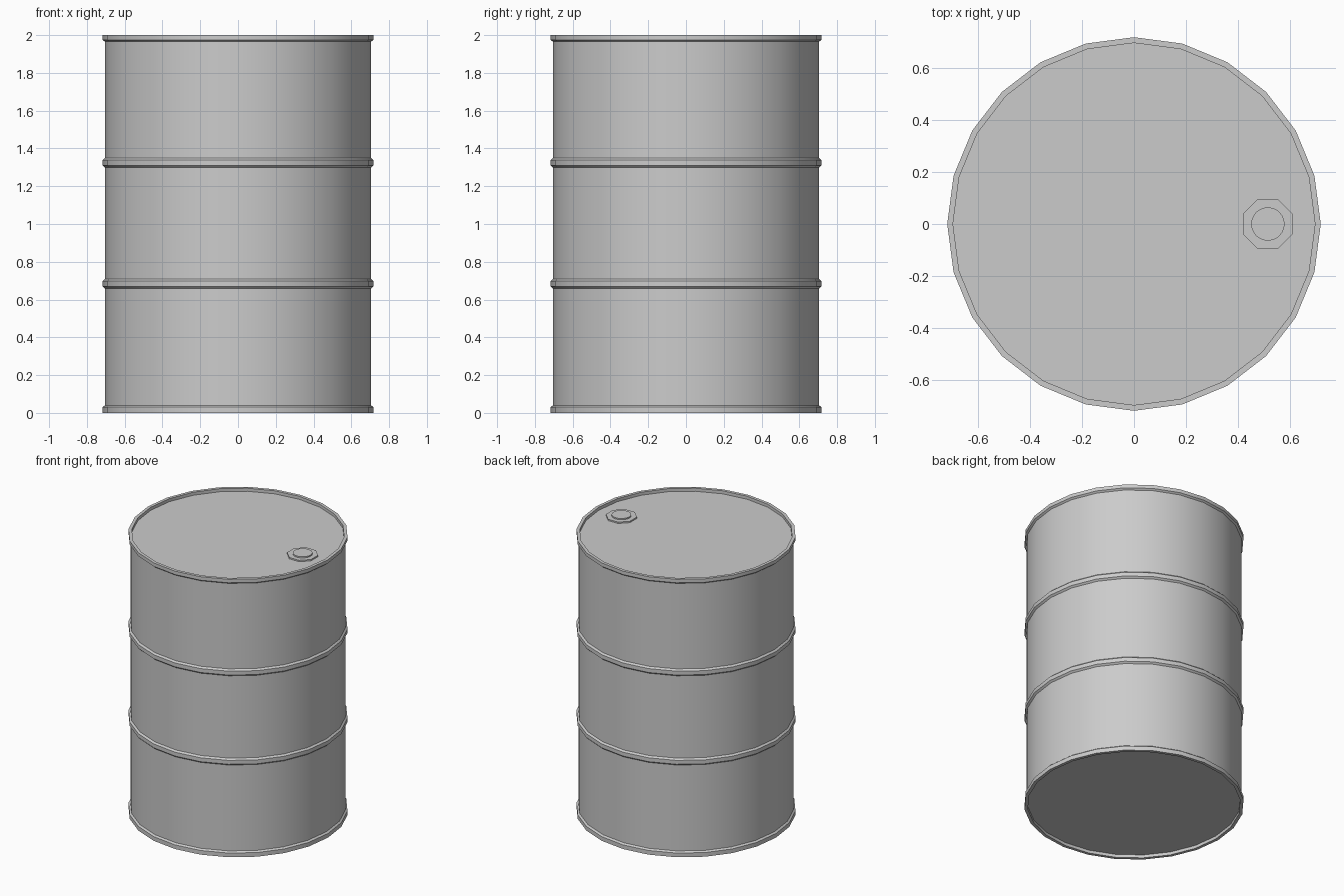
import bpy, bmesh, math

cube = bpy.data.objects.get("Cube")
if cube:
    bpy.data.objects.remove(cube, do_unlink=True)

steel = bpy.data.materials.new("grey steel")
steel.use_nodes = True
grey = (0.6, 0.6, 0.6, 1)
steel.diffuse_color = grey
steel.node_tree.nodes["Principled BSDF"].inputs["Base Color"].default_value = grey


def lathe(name, profile, sides, centre=(0, 0), turn=0.0):
    """Revolve (radius, height) points; both ends are closed with flat caps."""
    bm = bmesh.new()
    rings = []
    for r, z in profile:
        angles = [turn + math.tau * i / sides for i in range(sides)]
        rings.append([bm.verts.new((centre[0] + r * math.cos(a),
                                    centre[1] + r * math.sin(a), z)) for a in angles])
    for low, high in zip(rings, rings[1:]):
        for i in range(sides):
            j = (i + 1) % sides
            bm.faces.new((low[i], low[j], high[j], high[i]))
    bm.faces.new(rings[0][::-1])
    bm.faces.new(rings[-1])
    mesh = bpy.data.meshes.new(name)
    bm.to_mesh(mesh)
    bm.free()
    mesh.materials.append(steel)
    obj = bpy.data.objects.new(name, mesh)
    bpy.context.collection.objects.link(obj)
    bpy.ops.object.select_all(action="DESELECT")
    obj.select_set(True)
    bpy.context.view_layer.objects.active = obj
    bpy.ops.object.shade_smooth_by_angle(angle=math.radians(30))
    return obj


BODY, RIM, INNER = 0.705, 0.717, 0.695
RECESS = 0.022


def hoop(z):
    """Raised rolling hoop around the wall."""
    return [(BODY, z - 0.025), (RIM, z - 0.014), (RIM, z + 0.014), (BODY, z + 0.025)]


# Drum: recessed base, bottom rim, wall with two hoops, top rim, recessed lid
profile = [(INNER, RECESS), (INNER, 0), (RIM, 0), (RIM, 0.03), (BODY, 0.04)]
profile += hoop(0.683) + hoop(1.325)
profile += [(BODY, 1.965), (RIM, 1.975), (RIM, 2), (INNER, 2), (INNER, 2 - RECESS)]
lathe("drum", profile, 24)

# Filler bung: octagonal flange with a round cap
BUNG = (0.514, 0)
LID = 2 - RECESS
lathe("bung_flange", [(0.103, LID - 0.005), (0.103, LID + 0.01)], 8, BUNG, math.pi / 8)
lathe("bung_cap", [(0.064, LID), (0.064, LID + 0.019)], 24, BUNG)
